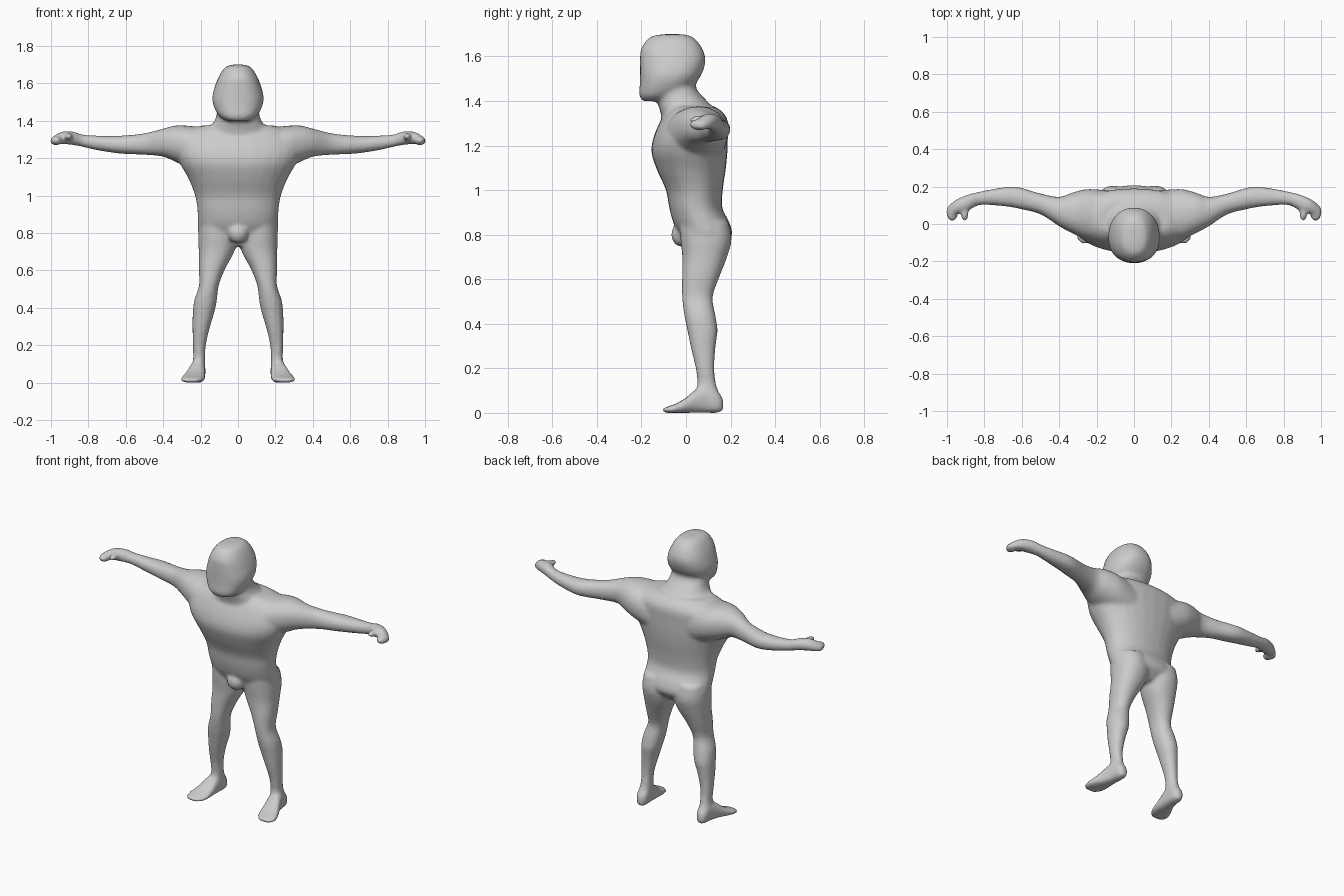
import bpy, bmesh, math
from mathutils import Vector

SIDES, STEPS = 28, 4
parts = []


def spline(rows):
    """Smoothly interpolate section rows (Catmull-Rom)."""
    out = []
    for i in range(len(rows) - 1):
        p0, p1 = Vector(rows[max(i - 1, 0)]), Vector(rows[i])
        p2, p3 = Vector(rows[i + 1]), Vector(rows[min(i + 2, len(rows) - 1)])
        for s in range(STEPS):
            t = s / STEPS
            out.append(0.5 * (2 * p1 + (p2 - p0) * t + (2 * p0 - 5 * p1 + 4 * p2 - p3) * t * t
                              + (3 * p1 - p0 - 3 * p2 + p3) * t ** 3))
    out.append(Vector(rows[-1]))
    return out


def finish(name, bm):
    bmesh.ops.recalc_face_normals(bm, faces=bm.faces)
    me = bpy.data.meshes.new(name)
    bm.to_mesh(me)
    bm.free()
    ob = bpy.data.objects.new(name, me)
    bpy.context.collection.objects.link(ob)
    parts.append(ob)


def loft(name, axis, rows, side=1, power=2.2):
    """Rows are (position on axis, min a, max a, min b, max b); a, b are the other two axes."""
    bm = bmesh.new()
    rings = []
    for p, a0, a1, b0, b1 in spline(rows):
        ring = []
        for k in range(SIDES):
            ang = 2 * math.pi * k / SIDES
            c, s = math.cos(ang), math.sin(ang)
            a = (a0 + a1) / 2 + (a1 - a0) / 2 * math.copysign(abs(c) ** (2 / power), c)
            b = (b0 + b1) / 2 + (b1 - b0) / 2 * math.copysign(abs(s) ** (2 / power), s)
            co = {"x": (p, a, b), "y": (a, p, b), "z": (a, b, p)}[axis]
            ring.append(bm.verts.new((co[0] * side, co[1], co[2])))
        rings.append(ring)
    for r, q in zip(rings, rings[1:]):
        for k in range(SIDES):
            j = (k + 1) % SIDES
            bm.faces.new((r[k], r[j], q[j], q[k]))
    bm.faces.new(rings[0])
    bm.faces.new(rings[-1])
    finish(name, bm)


def blob(name, centre, radii, side=1):
    bm = bmesh.new()
    bmesh.ops.create_uvsphere(bm, u_segments=20, v_segments=12, radius=1)
    for v in bm.verts:
        v.co = Vector([c + r * x for c, r, x in zip(centre, radii, v.co)])
        v.co.x *= side
    finish(name, bm)


# Torso from crotch to shoulders
loft("torso", "z", [
    (0.73, -.10, .10, .02, .15), (0.79, -.205, .205, -.02, .205),
    (0.85, -.215, .215, -.055, .197), (0.92, -.217, .217, -.075, .163),
    (1.00, -.23, .23, -.09, .165), (1.09, -.265, .265, -.13, .178),
    (1.17, -.31, .31, -.155, .186), (1.24, -.335, .335, -.145, .188),
    (1.31, -.32, .32, -.115, .188), (1.35, -.27, .27, -.09, .165),
    (1.375, -.19, .19, -.07, .13)])

# Neck and head
loft("neck", "z", [
    (1.27, -.20, .20, -.10, .175), (1.35, -.165, .165, -.115, .14),
    (1.40, -.125, .125, -.13, .095), (1.46, -.11, .11, -.13, .045),
    (1.53, -.10, .10, -.12, .05)])
loft("head", "z", [
    (1.40, -.06, .06, -.195, -.09), (1.425, -.10, .10, -.21, -.02),
    (1.47, -.127, .127, -.208, .035), (1.52, -.138, .138, -.207, .07),
    (1.58, -.125, .125, -.207, .088), (1.63, -.106, .106, -.203, .076),
    (1.67, -.083, .083, -.18, .05), (1.692, -.06, .06, -.15, .02),
    (1.70, -.03, .03, -.10, -.02)], power=2.3)

# Groin bulge
blob("groin", (0, -.02, .80), (.055, .047, .055))

for side, tag in ((1, "left"), (-1, "right")):
    # Arm with shoulder and hand
    loft("arm_" + tag, "x", [
        (.14, -.10, .18, 1.10, 1.36), (.25, -.085, .187, 1.145, 1.372),
        (.33, -.05, .168, 1.178, 1.375), (.40, -.012, .145, 1.208, 1.358),
        (.50, .052, .163, 1.218, 1.333), (.60, .078, .193, 1.222, 1.322),
        (.66, .09, .20, 1.228, 1.319), (.75, .10, .188, 1.242, 1.32),
        (.83, .10, .172, 1.26, 1.326), (.88, .075, .16, 1.27, 1.342),
        (.94, .058, .136, 1.275, 1.342), (.98, .04, .11, 1.272, 1.322),
        (1.003, .045, .085, 1.275, 1.30)], side)
    blob("thumb_" + tag, (.905, .06, 1.315), (.021, .048, .02), side)
    blob("fingers_" + tag, (.972, .06, 1.294), (.032, .046, .026), side)
    # Leg
    loft("leg_" + tag, "z", [
        (.86, .02, .205, -.03, .19), (.78, .005, .212, -.025, .205),
        (.70, .02, .21, -.017, .185), (.61, .068, .21, -.018, .15),
        (.52, .103, .208, -.018, .12), (.44, .113, .234, -.008, .132),
        (.37, .128, .242, .006, .142), (.29, .152, .243, .022, .132),
        (.20, .172, .242, .043, .128), (.13, .176, .24, .05, .135),
        (.06, .175, .25, .035, .158), (.02, .18, .245, .04, .158)], side)
    # Foot
    loft("foot_" + tag, "y", [
        (.168, .192, .228, .008, .06), (.14, .176, .245, 0, .10),
        (.09, .174, .252, 0, .12), (.04, .175, .268, 0, .102),
        (0, .175, .287, 0, .068), (-.05, .18, .307, 0, .04),
        (-.085, .196, .303, 0, .028), (-.106, .22, .28, .002, .02)], side, 2.6)

# Fuse the parts into one smooth skin
bpy.ops.object.select_all(action="DESELECT")
for ob in parts:
    ob.select_set(True)
bpy.context.view_layer.objects.active = parts[0]
bpy.ops.object.join()
body = bpy.context.view_layer.objects.active
body.name = "body"
remesh = body.modifiers.new("fuse", "REMESH")
remesh.mode = "VOXEL"
remesh.voxel_size = 0.01
remesh.use_smooth_shade = True
relax = body.modifiers.new("relax", "SMOOTH")
relax.factor = 0.5
relax.iterations = 8
